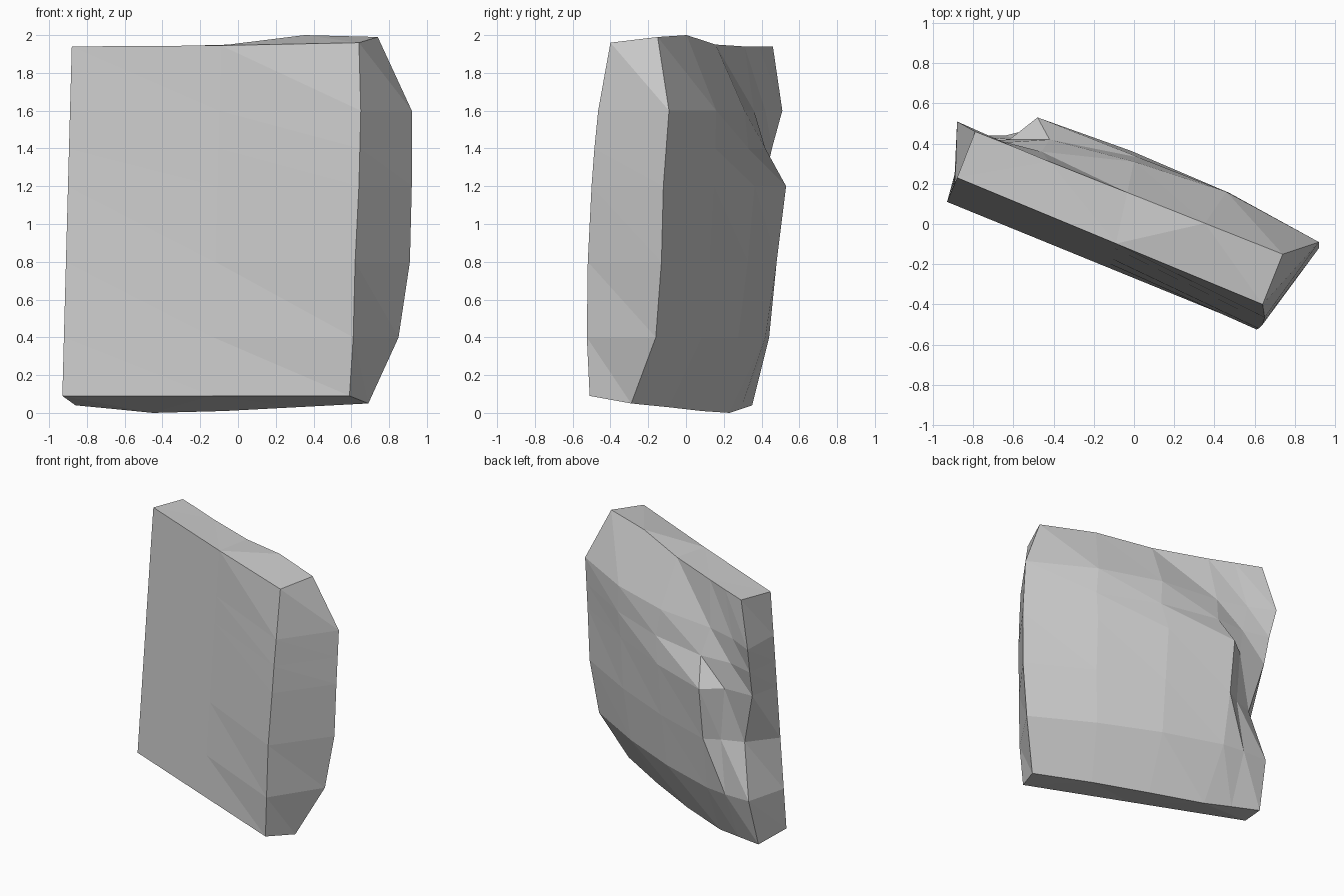
import bpy
import bmesh
from mathutils import Vector

if "Cube" in bpy.data.objects:
    bpy.data.objects.remove(bpy.data.objects["Cube"])

# Horizontal sections, bottom to top:
# z, front right, back right, ridge, hollow, back left, bulge of the back
SECTIONS = [
    (0.09, (.59, -.51), (.69, -.29), (-.45, .23), (-.65, .29), (-.86, .35), .025),
    (0.40, (.61, -.525), (.85, -.16), (-.47, .42), (-.64, .44), (-.84, .44), .05),
    (0.80, (.62, -.52), (.91, -.13), (-.48, .48), (-.59, .42), (-.75, .36), .05),
    (1.20, (.64, -.50), (.92, -.12), (-.48, .53), (-.62, .42), (-.85, .41), .05),
    (1.40, (.645, -.485), (.92, -.105), (-.42, .42), (-.66, .405), (-.86, .455), .085),
    (1.60, (.65, -.465), (.92, -.09), (-.46, .36), (-.69, .42), (-.88, .51), .10),
    (1.95, (.64, -.40), (.74, -.15), (-.42, .31), (-.60, .385), (-.79, .46), 0),
]
# Flat front panel: straight left edge and unbowed right edge, bottom and top
LEFT = Vector((-.93, .11)), Vector((-.88, .23))
RIGHT = Vector((.59, -.51)), Vector((.64, -.40))
# Uneven heights of the bottom and top rims, same order around the loop
BOTTOM_Z = (.09, .09, .09, .05, .03, .01, 0, .02, .04)
TOP_Z = (1.94, 1.945, 1.96, 1.99, 2.0, 1.95, 1.94, 1.94, 1.94)


def section_loop(section):
    """Return the nine (x, y) corners of one horizontal section."""
    z, fr, br, ridge, hollow, bl, bulge = section
    t = (z - .09) / 1.86
    fl = LEFT[0].lerp(LEFT[1], t)
    front_mid = fl.lerp(RIGHT[0].lerp(RIGHT[1], t), .52)
    a, b = Vector(br), Vector(ridge)
    back_mid = [a.lerp(b, s) + Vector((0, bulge)) for s in (1 / 3, 2 / 3)]
    return [fl, front_mid, fr, br, *back_mid, ridge, hollow, bl]


bm = bmesh.new()
rings = []
for i, section in enumerate(SECTIONS):
    z = section[0]
    heights = BOTTOM_Z if i == 0 else TOP_Z if i == len(SECTIONS) - 1 else [z] * 9
    rings.append([bm.verts.new((p[0], p[1], h))
                  for p, h in zip(section_loop(section), heights)])

# Sides: split each cell so the ridge climbs diagonally to the top
for low, high in zip(rings, rings[1:]):
    for k in range(9):
        n = (k + 1) % 9
        bm.faces.new((low[k], low[n], high[k]))
        bm.faces.new((low[n], high[n], high[k]))

# Broken top and bottom ends, as strips from front to back
for ring in (rings[0], rings[-1]):
    f0, f1, f2, b0, b1, b2, b3, b4, b5 = ring
    for face in ((f2, b0, b1), (f2, b1, f1), (f1, b1, b2), (f1, b2, b3),
                 (f1, b3, f0), (f0, b3, b4), (f0, b4, b5)):
        bm.faces.new(face)
bmesh.ops.recalc_face_normals(bm, faces=bm.faces)

mesh = bpy.data.meshes.new("stone_slab")
bm.to_mesh(mesh)
bm.free()
slab = bpy.data.objects.new("stone_slab", mesh)
bpy.context.collection.objects.link(slab)
